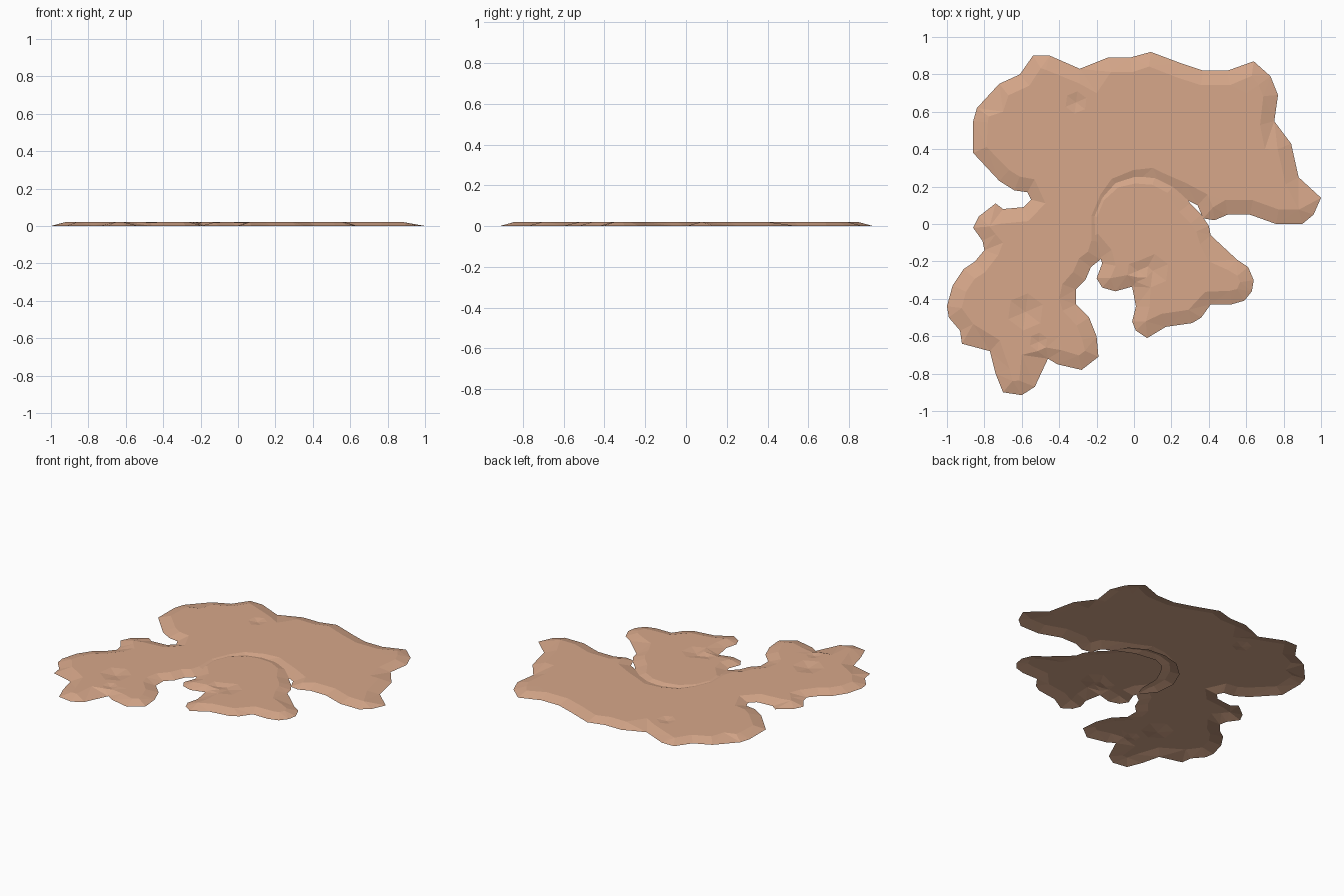
import bpy, bmesh, math
from mathutils import Vector
from mathutils.geometry import delaunay_2d_cdt, intersect_point_line

if "Cube" in bpy.data.objects:
    bpy.data.objects.remove(bpy.data.objects["Cube"])

HEIGHT = 0.021
skin = bpy.data.materials.new("warm_tan")
skin.diffuse_color = (0.68, 0.39, 0.255, 1)
skin.use_nodes = True
skin.node_tree.nodes["Principled BSDF"].inputs["Base Color"].default_value = skin.diffuse_color


def edge_distance(p, loop):
    best, inside = 9.0, False
    for a, b in zip(loop, loop[1:] + loop[:1]):
        q, t = intersect_point_line(p, a, b)
        q = a.lerp(b, min(1, max(0, t)))
        best = min(best, (p - q.to_2d()).length)
        if (a.y > p.y) != (b.y > p.y):
            if p.x < (b.x - a.x) * (p.y - a.y) / (b.y - a.y) + a.x:
                inside = not inside
    return best if inside else -best


def slab(name, outline, dents, bevel, top):
    """Open low-poly sheet: rim on the ground, sloped border, flat top with dents."""
    loop = [Vector(p) for p in outline]
    n = len(loop)
    pts = list(loop)

    def add(p, min_edge, spacing):
        if edge_distance(p, loop) >= min_edge and all((p - q).length > spacing for q in pts[n:]):
            pts.append(p)

    # dent centres and rims
    for x, y, r, _ in dents:
        c = Vector((x, y))
        pts.append(c)
        for k in range(6):
            a = k * math.pi / 3 + 0.4
            add(c + Vector((math.cos(a), math.sin(a))) * r, 0.02, 0.02)
    # shoulder line where the slope meets the flat top
    for i, p in enumerate(loop):
        e = loop[(i + 1) % n] - loop[i - 1]
        inward = Vector((-e.y, e.x)).normalized()
        for f in (1.05, 0.7, 0.45):
            q = p + inward * bevel * f
            if edge_distance(q, loop) >= bevel * f * 0.75:
                add(q, 0.02, 0.025)
                break
    # sparse interior points
    for i in range(-10, 11):
        for j in range(-10, 11):
            add(Vector((i * 0.1, j * 0.1)), bevel * 1.1, 0.06)

    verts, _, faces, *_ = delaunay_2d_cdt(pts, [], [list(range(n))], 1, 1e-5)
    bm = bmesh.new()
    made = []
    for v in verts:
        d = max(0.0, edge_distance(v, loop))
        z = top * min(1.0, d / (bevel * 0.9))
        for x, y, r, depth in dents:
            if (v - Vector((x, y))).length < r * 0.5:
                z = top - depth
        made.append(bm.verts.new((v.x, v.y, z)))
    for f in faces:
        face = bm.faces.new([made[k] for k in f])
        face.normal_update()
        if face.normal.z < 0:
            face.normal_flip()
    me = bpy.data.meshes.new(name)
    bm.to_mesh(me)
    bm.free()
    me.materials.append(skin)
    bpy.context.collection.objects.link(bpy.data.objects.new(name, me))


# large sheet with the back mass and the left arm
main_outline = [
    (1.0, .14), (.88, .25), (.84, .43), (.75, .55), (.77, .69), (.73, .79), (.64, .87),
    (.5, .82), (.37, .82), (.25, .86), (.09, .92), (-.02, .89), (-.14, .89), (-.29, .83),
    (-.45, .9), (-.54, .9), (-.61, .8), (-.72, .75), (-.84, .62), (-.86, .55), (-.86, .38),
    (-.72, .23), (-.64, .18), (-.57, .17), (-.55, .13), (-.59, .09), (-.7, .08), (-.74, .11),
    (-.83, .04), (-.86, -.02), (-.81, -.09), (-.8, -.14), (-.85, -.2), (-.91, -.24),
    (-.97, -.33), (-1.0, -.44), (-.99, -.5), (-.93, -.57), (-.92, -.64), (-.77, -.68),
    (-.74, -.8), (-.7, -.9), (-.6, -.915), (-.53, -.87), (-.46, -.72), (-.41, -.75),
    (-.28, -.78), (-.19, -.71), (-.2, -.6), (-.24, -.5), (-.31, -.43), (-.31, -.35),
    (-.26, -.3), (-.23, -.23), (-.18, -.19), (-.15, -.1), (-.15, .03), (-.11, .12),
    (-.07, .18), (0, .21), (.15, .19), (.24, .15), (.34, .1), (.37, .03), (.43, .02),
    (.5, .05), (.62, .05), (.76, 0), (.9, 0), (.96, .05)]
slab("main_sheet", main_outline,
     [(-.58, -.47, .1, .012), (-.51, -.63, .05, .007), (-.31, .65, .06, .008)], 0.075, HEIGHT)

# front lobe, tucked slightly under the large sheet
lobe_outline = [
    (.4, -.01), (.36, .05), (.3, .11), (.23, .22), (.12, .28), (0, .29), (-.12, .26),
    (-.22, .17), (-.27, .05), (-.26, -.08), (-.18, -.18), (-.17, -.21), (-.2, -.29),
    (-.17, -.34), (-.1, -.36), (-.01, -.335), (.01, -.44), (-.01, -.52), (.01, -.57),
    (.07, -.61), (.17, -.55), (.31, -.53), (.36, -.5), (.41, -.43), (.52, -.43),
    (.59, -.41), (.63, -.36), (.64, -.3), (.61, -.23), (.55, -.19), (.41, -.06)]
lobe_outline.reverse()
if sum(a[0] * b[1] - b[0] * a[1] for a, b in zip(lobe_outline, lobe_outline[1:])) < 0:
    lobe_outline.reverse()
slab("front_lobe", lobe_outline, [(.1, -.25, .09, .009), (.02, -.25, .06, .009)], 0.07, HEIGHT - 0.0006)
